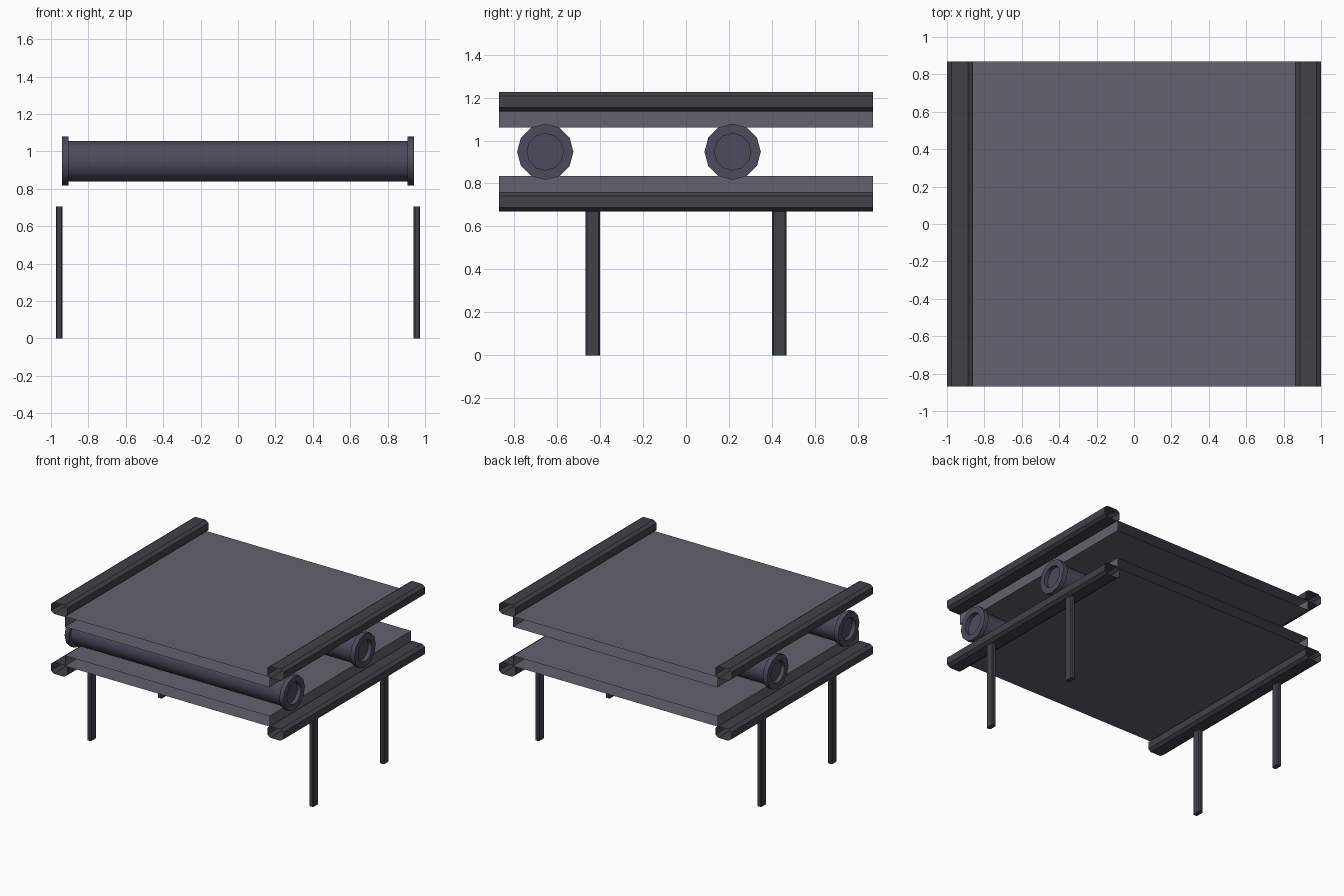
import bpy, bmesh, math
from mathutils import Vector

if "Cube" in bpy.data.objects:
    bpy.data.objects.remove(bpy.data.objects["Cube"])


def material(name, rgb):
    m = bpy.data.materials.new(name)
    m.diffuse_color = (*rgb, 1)
    m.use_nodes = True
    m.node_tree.nodes["Principled BSDF"].inputs["Base Color"].default_value = m.diffuse_color
    return m


FRAME = material("frame_metal", (0.05, 0.056, 0.062))
BELT = material("belt_grey", (0.12, 0.122, 0.155))
ROLLER = material("roller_grey", (0.07, 0.072, 0.107))


def add_object(name, bm, mat, smooth=False):
    bmesh.ops.recalc_face_normals(bm, faces=bm.faces)
    me = bpy.data.meshes.new(name)
    bm.to_mesh(me)
    bm.free()
    me.materials.append(mat)
    ob = bpy.data.objects.new(name, me)
    bpy.context.collection.objects.link(ob)
    if smooth:
        bpy.context.view_layer.objects.active = ob
        ob.select_set(True)
        bpy.ops.object.shade_smooth_by_angle(angle=math.radians(40))
        ob.select_set(False)
    return ob


def loft(bm, rings):
    """Skin a list of equal-length point rings, leaving the ends open."""
    loops = [[bm.verts.new(p) for p in ring] for ring in rings]
    n = len(loops[0])
    for a, b in zip(loops, loops[1:]):
        for i in range(n):
            j = (i + 1) % n
            bm.faces.new((a[i], a[j], b[j], b[i]))
    return loops


def chamfered(w, h, cx, cy):
    """Rectangle profile, half sizes w and h, with cut corners."""
    return [(w - cx, -h), (w, cy - h), (w, h - cy), (w - cx, h),
            (cx - w, h), (-w, h - cy), (-w, cy - h), (cx - w, -h)]


def tube_y(name, profile, x, z, mat):
    """Open-ended tube running the full length of the conveyor."""
    bm = bmesh.new()
    loft(bm, [[Vector((x + u, y, z + v)) for u, v in profile] for y in (-0.87, 0.87)])
    return add_object(name, bm, mat)


MID_Z = 0.9475
rail_profile = chamfered(0.069, 0.045, 0.025, 0.018)
belt_profile = [(-0.88, -0.04), (0.88, -0.04), (0.88, 0.04), (-0.88, 0.04)]

# Upper and lower belts with their side rails
for level, s in (("lower", -1), ("upper", 1)):
    tube_y(level + "_belt", belt_profile, 0, MID_Z + s * 0.1525, BELT)
    for side, t in (("left", -1), ("right", 1)):
        tube_y(f"{level}_{side}_rail", rail_profile, t * 0.931, MID_Z + s * 0.233, FRAME)

# Legs
leg_profile = chamfered(0.018, 0.034, 0.007, 0.007)
for side, x in (("left", -0.956), ("right", 0.956)):
    for end, y in (("front", -0.434), ("back", 0.434)):
        bm = bmesh.new()
        loops = loft(bm, [[Vector((x + u, y + v, z)) for u, v in leg_profile]
                          for z in (0, 0.705)])
        bm.faces.new(loops[0])
        add_object(f"{end}_{side}_leg", bm, FRAME)

# Rollers: barrel, end flanges and shallow recessed hubs, as (x, radius) steps
half = [(0.905, 0.109), (0.905, 0.131), (0.942, 0.131), (0.942, 0.085), (0.91, 0.085)]
steps = [(-x, r) for x, r in reversed(half)] + half
for end, y in (("front", -0.655), ("back", 0.217)):
    bm = bmesh.new()
    loops = loft(bm, [[Vector((x, y + r * math.cos(i * math.tau / 12),
                               MID_Z + r * math.sin(i * math.tau / 12)))
                       for i in range(12)] for x, r in steps])
    bm.faces.new(loops[0])
    bm.faces.new(loops[-1])
    add_object(end + "_roller", bm, ROLLER, smooth=True)
